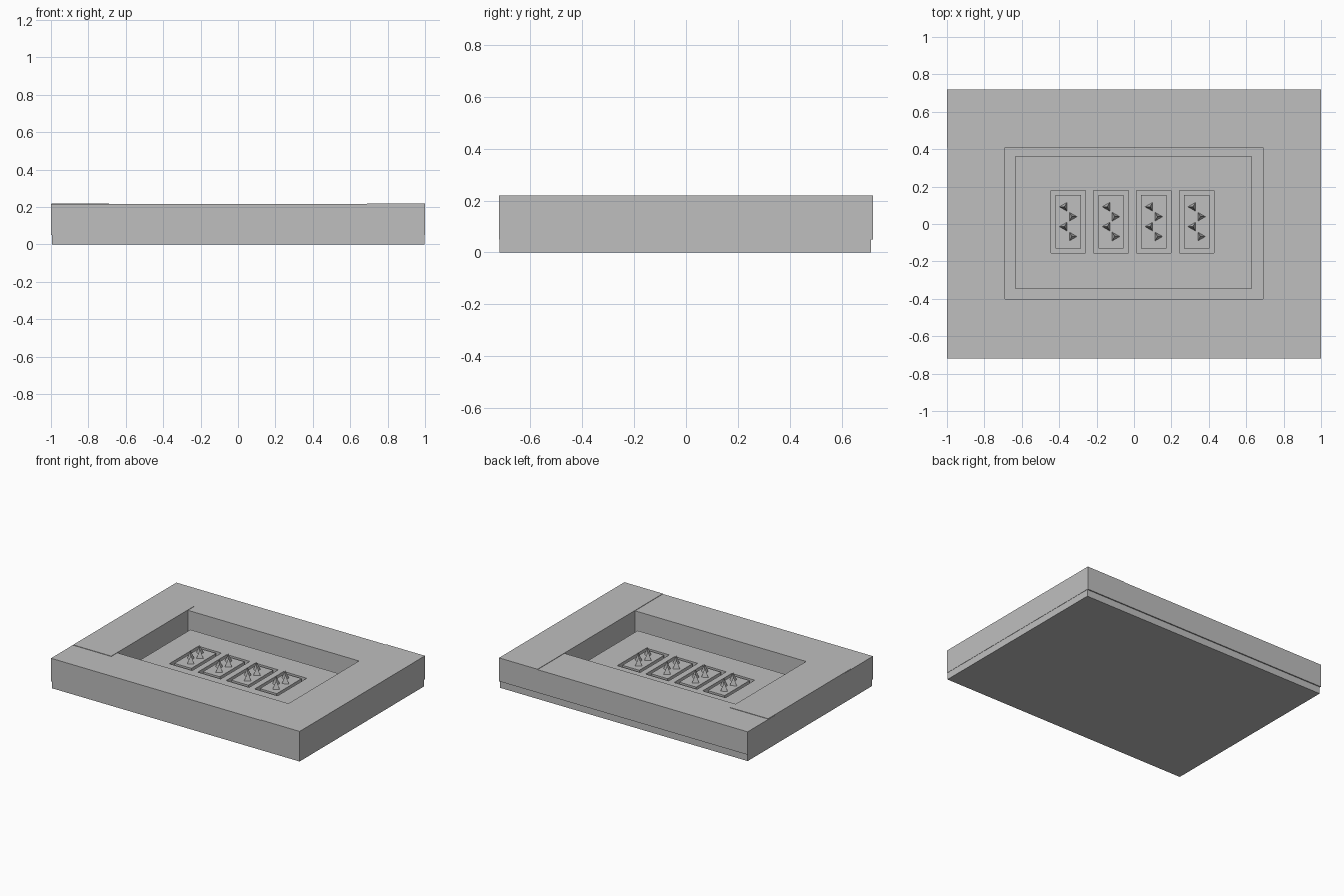
import bpy
import bmesh
import math
from mathutils import Matrix

if "Cube" in bpy.data.objects:
    bpy.data.objects.remove(bpy.data.objects["Cube"], do_unlink=True)

grey = bpy.data.materials.new("plain_grey")
grey.use_nodes = True
COLOUR = (0.52, 0.52, 0.52, 1)
grey.diffuse_color = COLOUR
grey.node_tree.nodes["Principled BSDF"].inputs["Base Color"].default_value = COLOUR


def finish(name, bm):
    mesh = bpy.data.meshes.new(name)
    bm.to_mesh(mesh)
    bm.free()
    mesh.materials.append(grey)
    obj = bpy.data.objects.new(name, mesh)
    bpy.context.collection.objects.link(obj)
    return obj


def add_box(bm, xs, ys, zs):
    size = [b - a for a, b in (xs, ys, zs)]
    centre = [(a + b) / 2 for a, b in (xs, ys, zs)]
    bmesh.ops.create_cube(
        bm, size=1, matrix=Matrix.Translation(centre) @ Matrix.Diagonal((*size, 1)))


def box(name, xs, ys, zs):
    bm = bmesh.new()
    add_box(bm, xs, ys, zs)
    return finish(name, bm)


BASE = 0.05      # top of the bottom board
DECK = 0.11      # top of the sunken panel
RAIL = 0.217     # top of the front and back rails
TOP = 0.22       # top of the side rails

# Bottom board and the four rails around the opening
box("bottom_board", (-0.995, 0.998), (-0.718, 0.712), (0, BASE))
box("front_rail", (-1, 0.69), (-0.72, -0.40), (BASE, RAIL))
box("back_rail", (-1, 0.69), (0.41, 0.72), (BASE, RAIL))
box("right_rail", (-0.997, -0.69), (-0.47, 0.48), (BASE, TOP))
box("left_rail", (0.69, 1), (-0.72, 0.72), (BASE, TOP))

# Sunken panel with four rectangular windows
panel = box("sunken_panel", (-0.635, 0.63), (-0.345, 0.36), (BASE, DECK))
columns = [-0.352 + 0.229 * i for i in range(4)]
MID_Y = 0.0125
bm = bmesh.new()
for x in columns:
    add_box(bm, (x - 0.0925, x + 0.0925), (MID_Y - 0.167, MID_Y + 0.167), (0.02, 0.15))
cutter = finish("window_cutter", bm)
cutter.hide_render = True
cut = panel.modifiers.new("windows", 'BOOLEAN')
cut.operation = 'DIFFERENCE'
cut.solver = 'EXACT'
cut.object = cutter
bpy.context.view_layer.objects.active = panel
bpy.ops.object.modifier_apply(modifier=cut.name)
bpy.data.objects.remove(cutter, do_unlink=True)

# Raised pads in the windows, each with four zigzag three-sided spikes
for number, x in enumerate(columns, 1):
    box(f"pad_{number}", (x - 0.068, x + 0.068),
        (MID_Y - 0.143, MID_Y + 0.143), (BASE, DECK))
    bm = bmesh.new()
    for i in range(4):
        side = -1 if i % 2 == 0 else 1
        place = Matrix.Translation((x + side * 0.02, 0.092 - 0.053 * i, DECK + 0.03))
        # The cone's first corner lies on +y, so turn it to point sideways
        turn = Matrix.Rotation(-side * math.pi / 2, 4, 'Z')
        bmesh.ops.create_cone(bm, cap_ends=True, segments=3, radius1=0.027,
                              radius2=0, depth=0.06, matrix=place @ turn)
    bmesh.ops.remove_doubles(bm, verts=bm.verts, dist=0.0001)
    finish(f"spikes_{number}", bm)
